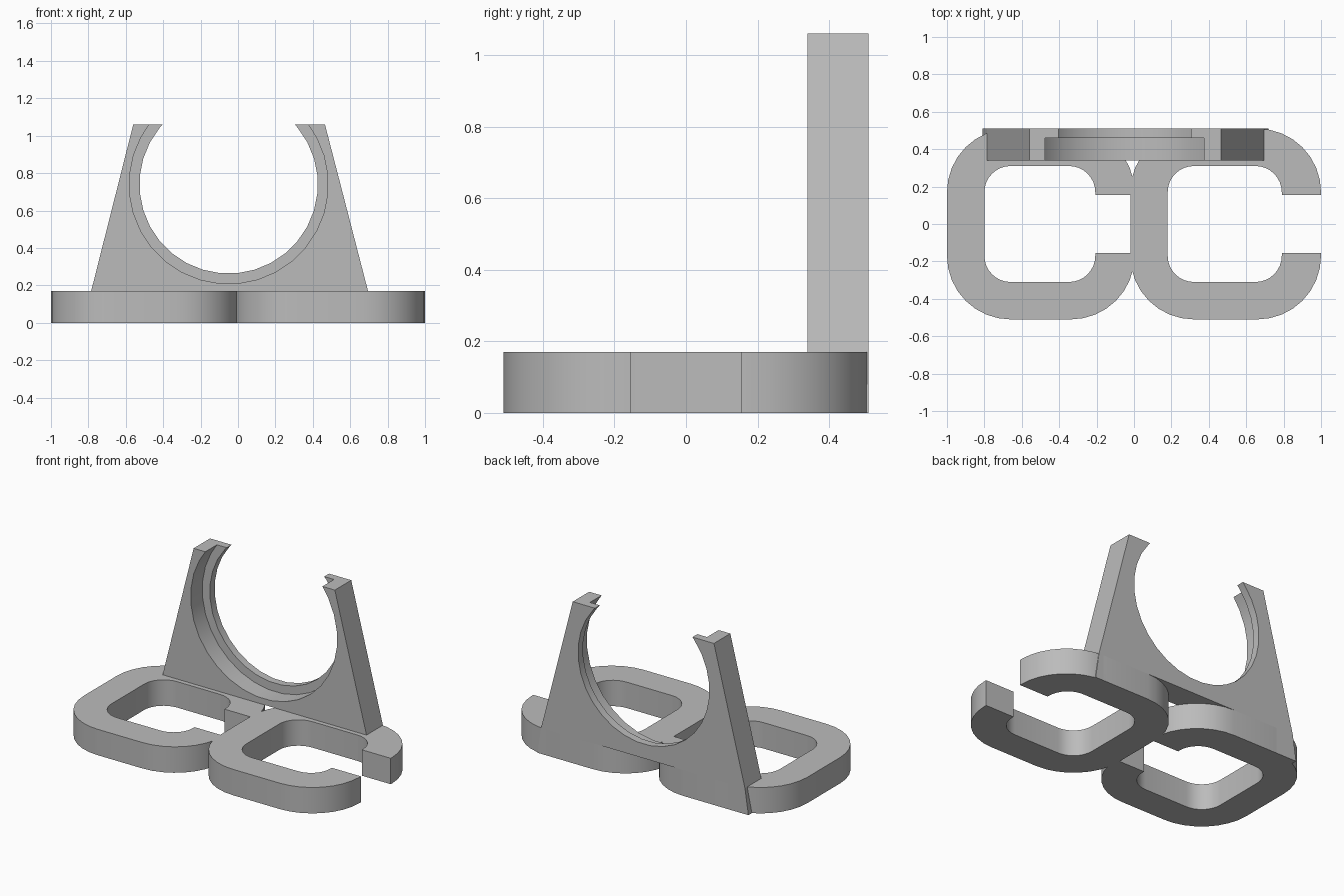
import bpy, bmesh, math
from mathutils import Vector

cube = bpy.data.objects.get("Cube")
if cube:
    bpy.data.objects.remove(cube, do_unlink=True)

# Single plain grey
grey = bpy.data.materials.new("plain grey")
grey.use_nodes = True
grey.diffuse_color = (0.5, 0.5, 0.5, 1)
grey.node_tree.nodes["Principled BSDF"].inputs["Base Color"].default_value = (0.5, 0.5, 0.5, 1)


def prism(bm, outline, offset):
    """Extrude a closed 3D outline by an offset vector."""
    face = bm.faces.new([bm.verts.new(p) for p in outline])
    out = bmesh.ops.extrude_face_region(bm, geom=[face])
    verts = [v for v in out["geom"] if isinstance(v, bmesh.types.BMVert)]
    bmesh.ops.translate(bm, vec=Vector(offset), verts=verts)


def finish(bm, name):
    bmesh.ops.recalc_face_normals(bm, faces=bm.faces)
    mesh = bpy.data.meshes.new(name)
    bm.to_mesh(mesh)
    bm.free()
    mesh.materials.append(grey)
    obj = bpy.data.objects.new(name, mesh)
    bpy.context.collection.objects.link(obj)
    bpy.ops.object.select_all(action="DESELECT")
    obj.select_set(True)
    bpy.context.view_layer.objects.active = obj
    bpy.ops.object.shade_smooth_by_angle(angle=math.radians(30))
    return obj


def rounded_path(x0, x1, half, radius, gap, steps=8):
    """Rounded rectangle, open on its +x side, from lower to upper tip."""
    pts = [(x1, -gap)]
    centres = [(x1 - radius, radius - half), (x0 + radius, radius - half),
               (x0 + radius, half - radius), (x1 - radius, half - radius)]
    for k, (cx, cy) in enumerate(centres):
        for i in range(steps + 1):
            a = -math.pi / 2 * (k + i / steps)
            pts.append((cx + radius * math.cos(a), cy + radius * math.sin(a)))
    return pts + [(x1, gap)]


BASE = 0.17       # base thickness
BACK, FRONT, LIP = 0.51, 0.34, 0.46
TOP = 1.06
BAND = 0.2

# Two open rounded clips lying side by side
for name, x0, x1 in (("right_clip", -1, 0.003), ("left_clip", -0.02, 1)):
    bm = bmesh.new()
    outer = rounded_path(x0, x1, BACK, 0.34, 0.155)
    inner = rounded_path(x0 + BAND, x1 - BAND - 0.01, BACK - BAND, 0.14, 0.155)
    prism(bm, [(x, y, 0) for x, y in outer + inner[::-1]], (0, 0, BASE))
    finish(bm, name)


def cradle_outline(radius, y, cx=-0.05, cz=0.74, sides=32):
    """Tapered plate with a round bite open at the top."""
    half = math.sqrt(radius ** 2 - (TOP - cz) ** 2)
    pts = [(-0.785, BASE), (0.695, BASE), (0.465, TOP), (cx + half, TOP)]
    for i in range(sides):
        a = math.pi / 2 - 2 * math.pi * (i + 0.5) / sides
        z = cz + radius * math.sin(a)
        if z < TOP - 0.01:
            pts.append((cx + radius * math.cos(a), z))
    pts += [(cx - half, TOP), (-0.56, TOP)]
    return [(x, y, z) for x, z in pts]


# Upright cradle: wide recess in front, narrower lip behind
bm = bmesh.new()
prism(bm, cradle_outline(0.532, FRONT), (0, LIP - FRONT, 0))
prism(bm, cradle_outline(0.477, LIP), (0, BACK - LIP, 0))
finish(bm, "cradle_plate")

# Slanted feet carrying the plate corners down to the floor
for name, inside, top, bottom in (("right_foot", -0.66, -0.785, -0.81),
                                  ("left_foot", 0.64, 0.695, 0.72)):
    bm = bmesh.new()
    prism(bm, [(x, FRONT, z) for x, z in
               ((inside, 0), (bottom, 0), (top, BASE), (inside, BASE))],
          (0, BACK - FRONT, 0))
    finish(bm, name)
